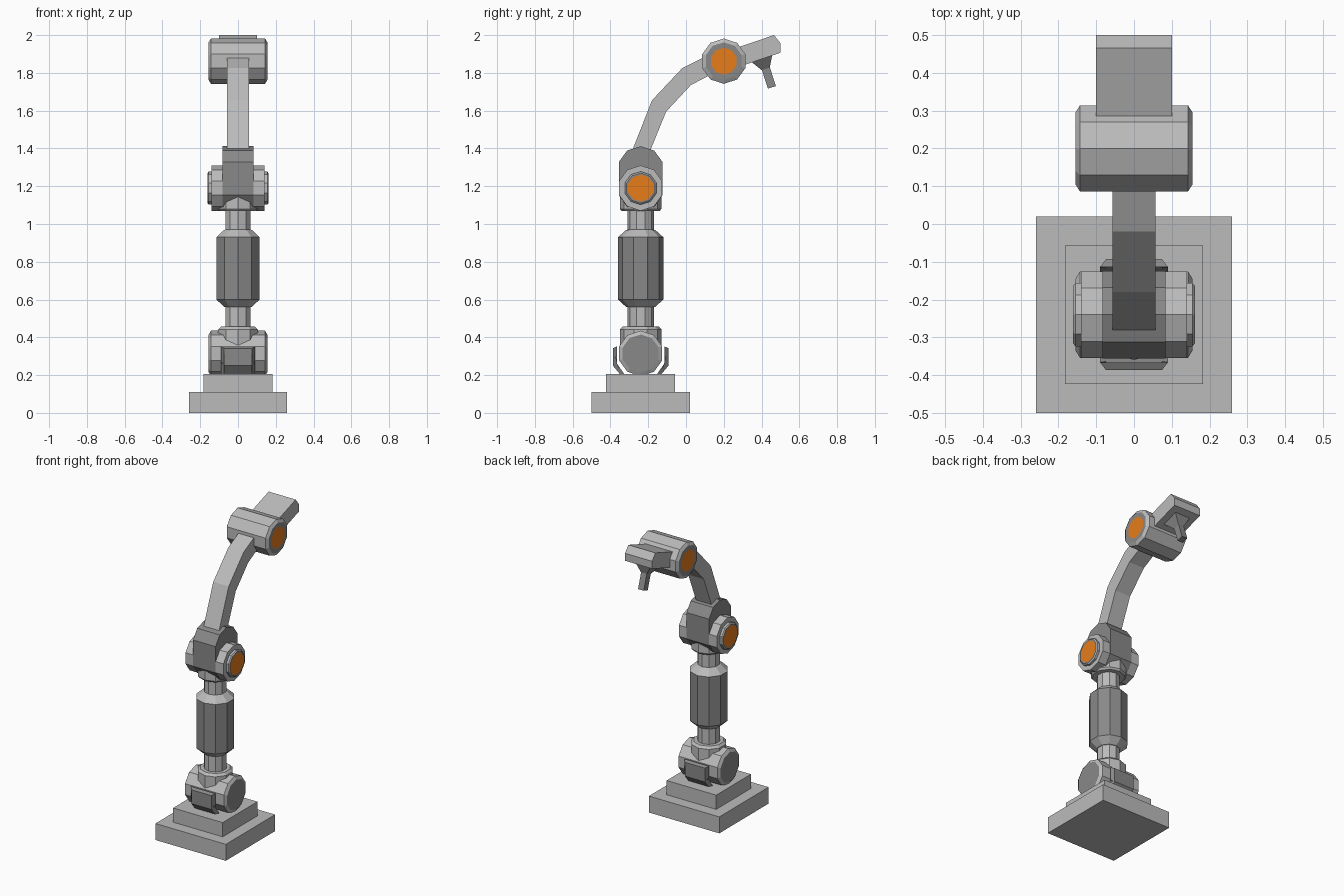
import bpy, bmesh, math
from mathutils import Vector

if "Cube" in bpy.data.objects:
    bpy.data.objects.remove(bpy.data.objects["Cube"])


def material(name, r, g, b):
    m = bpy.data.materials.new(name)
    m.diffuse_color = (r, g, b, 1)
    m.use_nodes = True
    m.node_tree.nodes["Principled BSDF"].inputs["Base Color"].default_value = m.diffuse_color
    return m


MATS = [material("light_grey", 0.5, 0.5, 0.5),
        material("dark_grey", 0.25, 0.25, 0.25),
        material("orange", 0.8, 0.2, 0.01)]
LIGHT, DARK, ORANGE = 0, 1, 2
SIDES = 10
CY = -0.24  # y of the column axis


def finish(name, bm):
    bmesh.ops.recalc_face_normals(bm, faces=bm.faces)
    me = bpy.data.meshes.new(name)
    bm.to_mesh(me)
    bm.free()
    for m in MATS:
        me.materials.append(m)
    ob = bpy.data.objects.new(name, me)
    bpy.context.collection.objects.link(ob)
    return ob


def lathe(name, centre, axis, rings, colours, caps):
    """Ten-sided turned part; rings are (offset, radius), colours per band."""
    bm = bmesh.new()
    loops = []
    for off, r in rings:
        loop = []
        for k in range(SIDES):
            a = 2 * math.pi * k / SIDES
            s, c = r * math.sin(a), r * math.cos(a)
            v = (off, s, c) if axis == 'X' else (s, -c, off)
            loop.append(bm.verts.new(Vector(centre) + Vector(v)))
        loops.append(loop)
    for i, col in enumerate(colours):
        for k in range(SIDES):
            j = (k + 1) % SIDES
            f = bm.faces.new((loops[i][k], loops[i][j], loops[i + 1][j], loops[i + 1][k]))
            f.material_index = col
    for loop in (loops[0], loops[-1]):
        bm.faces.new(loop).material_index = caps
    return finish(name, bm)


def joint(name, centre, half, half_colours, caps):
    """Barrel along x, symmetric: half is listed from the middle outwards."""
    rings = [(-o, r) for o, r in reversed(half)] + half
    colours = half_colours[::-1] + [LIGHT] + half_colours
    return lathe(name, centre, 'X', rings, colours, caps)


def prism(name, pts, colour, width=0.1):
    """Side profile (y, z[, half width]) extruded across x."""
    bm = bmesh.new()
    pts = [p if len(p) == 3 else (*p, width) for p in pts]
    a = [bm.verts.new((-w, y, z)) for y, z, w in pts]
    b = [bm.verts.new((w, y, z)) for y, z, w in pts]
    bm.faces.new(a)
    bm.faces.new(b)
    for i in range(len(pts)):
        j = (i + 1) % len(pts)
        bm.faces.new((a[i], a[j], b[j], b[i]))
    for f in bm.faces:
        f.material_index = colour
    return finish(name, bm)


# stepped base
for name, h, z0, z1 in (("base_plate", 0.26, 0, 0.11), ("base_step", 0.183, 0.11, 0.205)):
    prism(name, [(CY - h, z0), (CY + h, z0), (CY + h, z1), (CY - h, z1)], LIGHT, h)

# base joint with dark end discs, held by a bracket at front and back
joint("base_joint", (0, CY, 0.315), [(0.143, 0.12), (0.155, 0.1)], [LIGHT], DARK)
for name, s in (("front_bracket", -1), ("back_bracket", 1)):
    prof = [(0.126, 0.352, 0.09), (0.147, 0.342, 0.074), (0.147, 0.25, 0.074),
            (0.108, 0.203, 0.074), (0.085, 0.203, 0.09), (0.126, 0.262, 0.09)]
    prism(name, [(CY + s * d, z, w) for d, z, w in prof], DARK)

# lower column: collars, neck and dark barrel
lathe("lower_collar", (0, CY, 0), 'Z', [(0.32, 0.11), (0.442, 0.11), (0.457, 0.095)],
      [LIGHT] * 2, LIGHT)
lathe("upper_collar", (0, CY, 0), 'Z', [(1.068, 0.1), (1.08, 0.11), (1.18, 0.11)],
      [LIGHT] * 2, LIGHT)
lathe("column", (0, CY, 0), 'Z',
      [(0.43, 0.07), (0.56, 0.07), (0.562, 0.078), (0.60, 0.12), (0.93, 0.12),
       (0.968, 0.078), (0.97, 0.07), (1.1, 0.07)],
      [LIGHT, LIGHT, LIGHT, DARK, LIGHT, LIGHT, LIGHT], LIGHT)

# elbow joint with stepped orange ends
joint("elbow_joint", (0, CY, 1.19),
      [(0.14, 0.12), (0.14, 0.088), (0.155, 0.088), (0.161, 0.08), (0.161, 0.071)],
      [LIGHT, LIGHT, LIGHT, DARK], ORANGE)

# dark elbow block: ten-sided round ends stretched upwards
block = []
for k in range(-2, 8):
    a = math.radians(36 * k)
    block.append((CY + 0.122 * math.sin(a), (1.29 if k < 3 else 1.19) + 0.122 * math.cos(a)))
prism("elbow_block", block, DARK, 0.083)

# bent upper arm
prism("upper_arm", [(-0.30, 1.35), (-0.18, 1.655), (-0.02, 1.825), (0.10, 1.885), (0.2, 1.925),
                    (0.2, 1.82), (0.13, 1.79), (0.025, 1.735), (-0.105, 1.595), (-0.205, 1.35)],
      LIGHT, 0.057)

# wrist joint with dark rings and orange centres
joint("wrist_joint", (0, 0.2, 1.862), [(0.143, 0.12), (0.155, 0.1), (0.155, 0.071)],
      [LIGHT, DARK], ORANGE)

# hand plate
prism("hand", [(0.2, 1.91), (0.466, 2.0), (0.5, 1.957), (0.5, 1.907), (0.2, 1.805)], LIGHT, 0.1)

# tool under the hand: square funnel and a rod
prism("tool_funnel", [(0.346, 1.858, 0.057), (0.457, 1.895, 0.057),
                      (0.443, 1.828, 0.021), (0.40, 1.815, 0.021)], DARK)
prism("tool_rod", [(0.40, 1.82), (0.443, 1.832), (0.476, 1.73), (0.434, 1.717)], DARK, 0.021)
